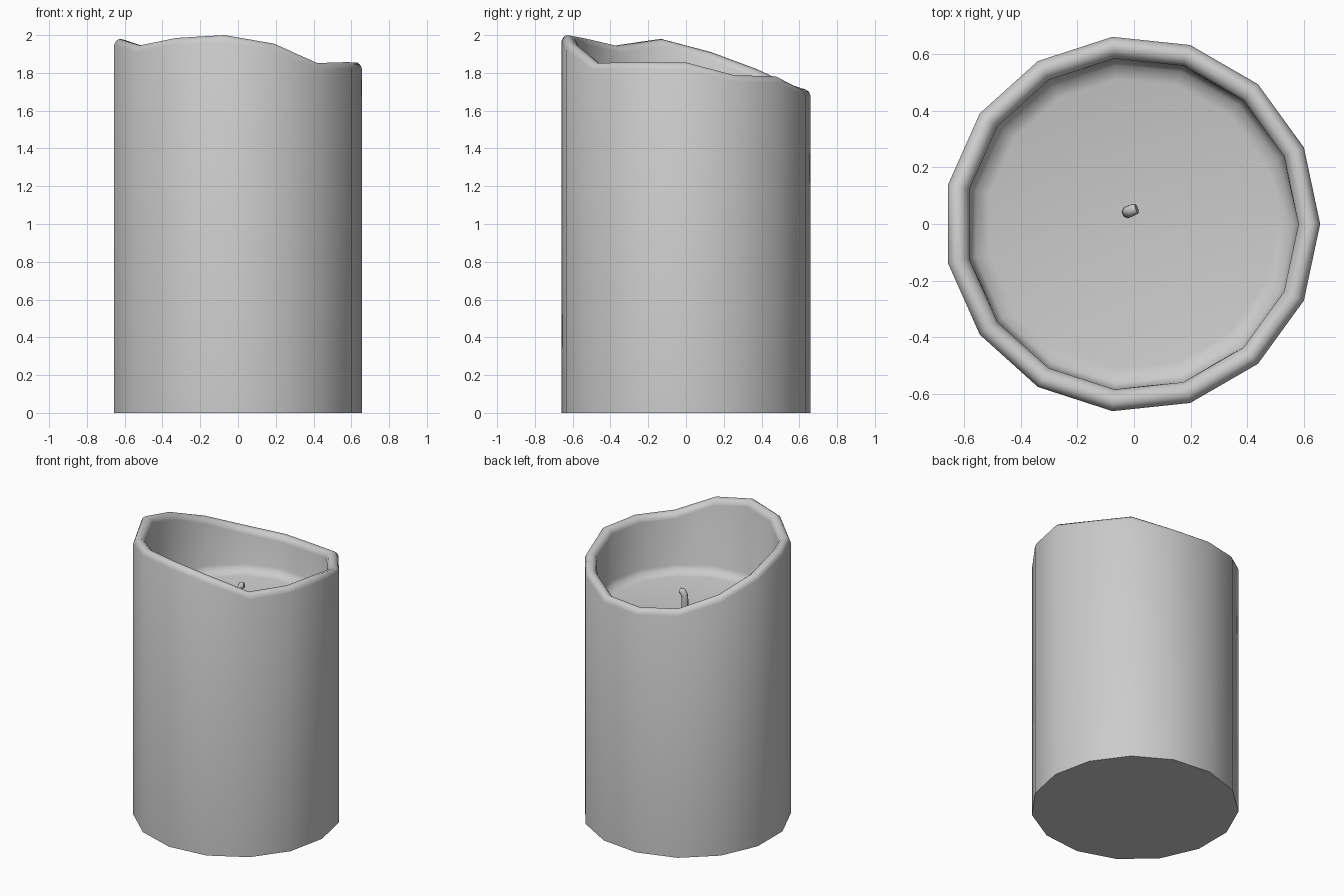
import bpy, bmesh, math
from mathutils import Vector

if "Cube" in bpy.data.objects:
    bpy.data.objects.remove(bpy.data.objects["Cube"])

SIDES, R, X_OFF = 15, 0.664, -0.007
FLOOR = 1.44
# melted rim height at each of the 15 corners, counter-clockwise from +x
RIM = [1.855, 1.787, 1.782, 1.715, 1.712, 1.738, 1.82, 1.91,
       1.98, 1.945, 1.985, 2.0, 1.955, 1.852, 1.857]
# rolled lip cross-section: (radius, drop below rim height)
LIP = [(R, 0.035), (R - 0.010, 0.012), (R - 0.027, 0.0),
       (R - 0.050, 0.003), (R - 0.068, 0.017), (R - 0.077, 0.04)]


def finish(name, bm, angle):
    bmesh.ops.recalc_face_normals(bm, faces=bm.faces)
    mesh = bpy.data.meshes.new(name)
    bm.to_mesh(mesh)
    bm.free()
    ob = bpy.data.objects.new(name, mesh)
    bpy.context.collection.objects.link(ob)
    bpy.context.view_layer.objects.active = ob
    ob.select_set(True)
    bpy.ops.object.shade_smooth_by_angle(angle=math.radians(angle))
    ob.select_set(False)
    return ob


def loft(bm, rings):
    """Bridge successive rings and cap both ends."""
    for a, b in zip(rings, rings[1:]):
        n = len(a)
        for i in range(n):
            bm.faces.new((a[i], a[(i + 1) % n], b[(i + 1) % n], b[i]))
    bm.faces.new(rings[0])
    bm.faces.new(rings[-1])


# Wax body: outer wall, uneven rolled lip, hollow and pool floor
bm = bmesh.new()


def ring(radius, height):
    return [bm.verts.new((X_OFF + radius * math.cos(i * math.tau / SIDES),
                          radius * math.sin(i * math.tau / SIDES), height(i)))
            for i in range(SIDES)]


rings = [ring(R, lambda i: 0.0)]
rings += [ring(r, lambda i, d=d: RIM[i] - d) for r, d in LIP]
rings += [ring(R - 0.08, lambda i: FLOOR + 0.05),
          ring(R - 0.10, lambda i: FLOOR + 0.012),
          ring(R - 0.15, lambda i: FLOOR)]
loft(bm, rings)
finish("candle_body", bm, 60)

# Wick: short tapered tube curling over at the tip
PATH = [(-0.022, 0.042, FLOOR - 0.02), (-0.022, 0.042, 1.52), (-0.019, 0.044, 1.565),
        (-0.008, 0.048, 1.590), (0.010, 0.054, 1.595)]
bm = bmesh.new()
pts = [Vector(p) for p in PATH]
rings = []
for k, p in enumerate(pts):
    t = (pts[min(k + 1, len(pts) - 1)] - pts[max(k - 1, 0)]).normalized()
    u = t.cross(Vector((0, 1, 0))).normalized()
    v = t.cross(u)
    rad = 0.018 if k == len(pts) - 1 else 0.022
    rings.append([bm.verts.new(p + rad * (u * math.cos(a) + v * math.sin(a)))
                  for a in (j * math.tau / 8 for j in range(8))])
loft(bm, rings)
finish("wick", bm, 50)
